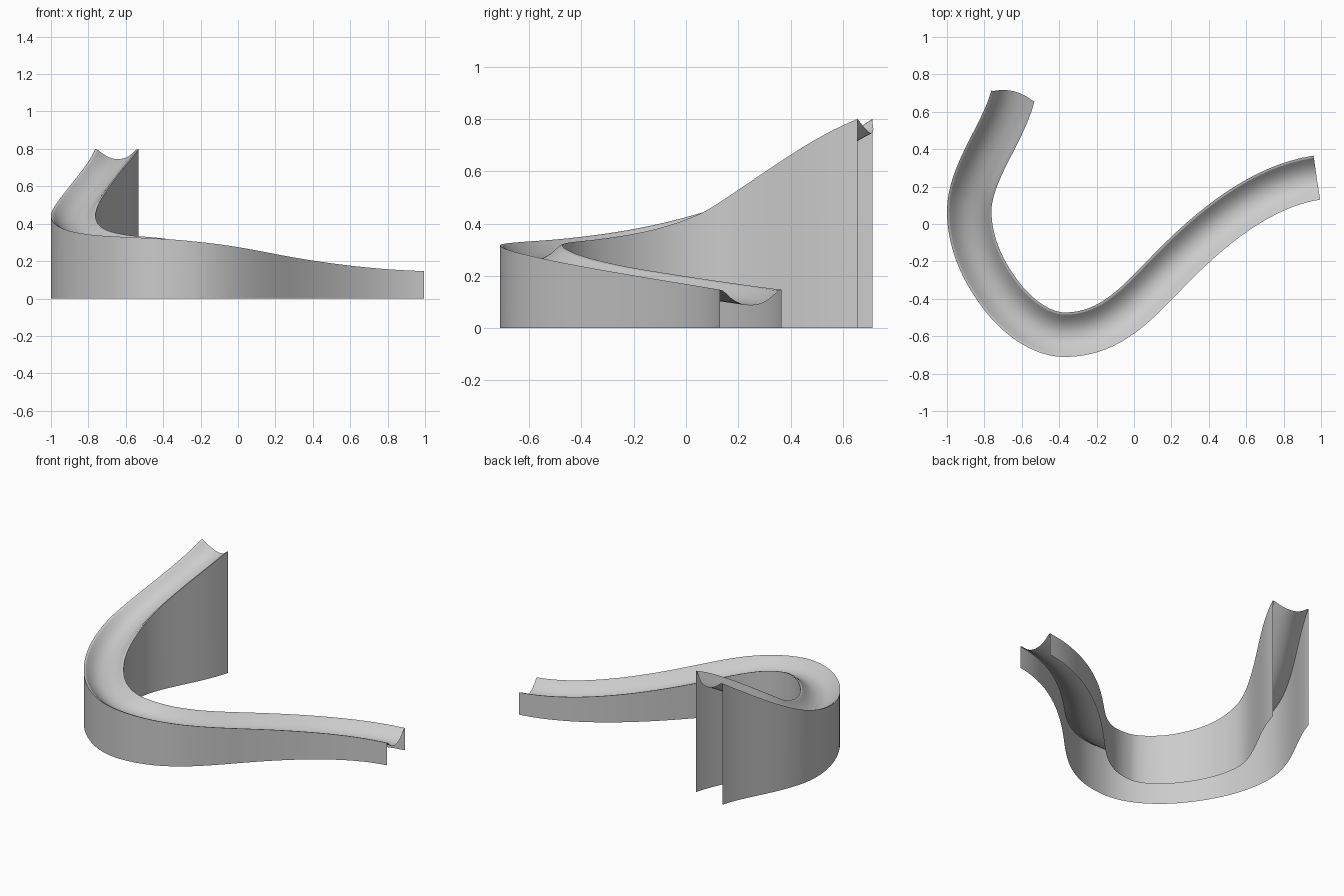
import bpy, math
from mathutils import Vector
from mathutils.geometry import interpolate_bezier

if "Cube" in bpy.data.objects:
    bpy.data.objects.remove(bpy.data.objects["Cube"])

# Path knots: position of rim centre, direction in plan, downhill slope, handle in, handle out
KNOTS = [
    ((-0.648, 0.684, 0.80), (-0.24, -0.97), 0.48, 0.00, 0.20),
    ((-0.881, 0.070, 0.445), (0.0, -1.0), 0.37, 0.20, 0.18),
    ((-0.700, -0.395, 0.342), (0.62, -0.78), 0.09, 0.16, 0.12),
    ((-0.370, -0.592, 0.317), (1.0, 0.0), 0.09, 0.13, 0.25),
    ((0.200, -0.235, 0.222), (0.70, 0.714), 0.12, 0.25, 0.30),
    ((0.978, 0.248, 0.147), (0.99, 0.147), 0.02, 0.30, 0.00),
]
# Half of the trough section: sideways, depth below the rim
HALF = [(0.119, 0.0), (0.107, -0.004), (0.095, -0.015), (0.080, -0.029),
        (0.060, -0.043), (0.040, -0.053), (0.020, -0.0585)]
SECTION = [(-s, d) for s, d in HALF] + [(0.0, -0.060)] + HALF[::-1]
STEPS = 16


def direction(knot):
    return Vector((*knot[1], -knot[2]))


# Sample the downhill path
path = []
for a, b in zip(KNOTS, KNOTS[1:]):
    p, q = Vector(a[0]), Vector(b[0])
    pts = interpolate_bezier(p, p + direction(a) * a[4],
                             q - direction(b) * b[3], q, STEPS + 1)
    path += pts if not path else pts[1:]

# Cross-sections: trough tilted with the slope, skirts dropped to the ground
verts, faces = [], []
n = len(SECTION) + 2
for i, p in enumerate(path):
    if i == 0:
        t = direction(KNOTS[0])
    elif i == len(path) - 1:
        t = direction(KNOTS[-1])
    else:
        t = path[i + 1] - path[i - 1]
    t.normalize()
    side = Vector((-t.y, t.x, 0)).normalized()
    up = t.cross(side)
    row = [p + side * s + up * d for s, d in SECTION]
    row = [Vector((row[0].x, row[0].y, 0))] + row + [Vector((row[-1].x, row[-1].y, 0))]
    verts += row
    if i:
        o = (i - 1) * n
        faces += [(o + j, o + n + j, o + n + j + 1, o + j + 1) for j in range(n - 1)]

mesh = bpy.data.meshes.new("curved_slide")
mesh.from_pydata(verts, [], faces)
mesh.update()
slide = bpy.data.objects.new("curved_slide", mesh)
bpy.context.collection.objects.link(slide)

# Smooth trough and walls, crisp rim
bpy.context.view_layer.objects.active = slide
slide.select_set(True)
bpy.ops.object.shade_smooth_by_angle(angle=math.radians(22))
